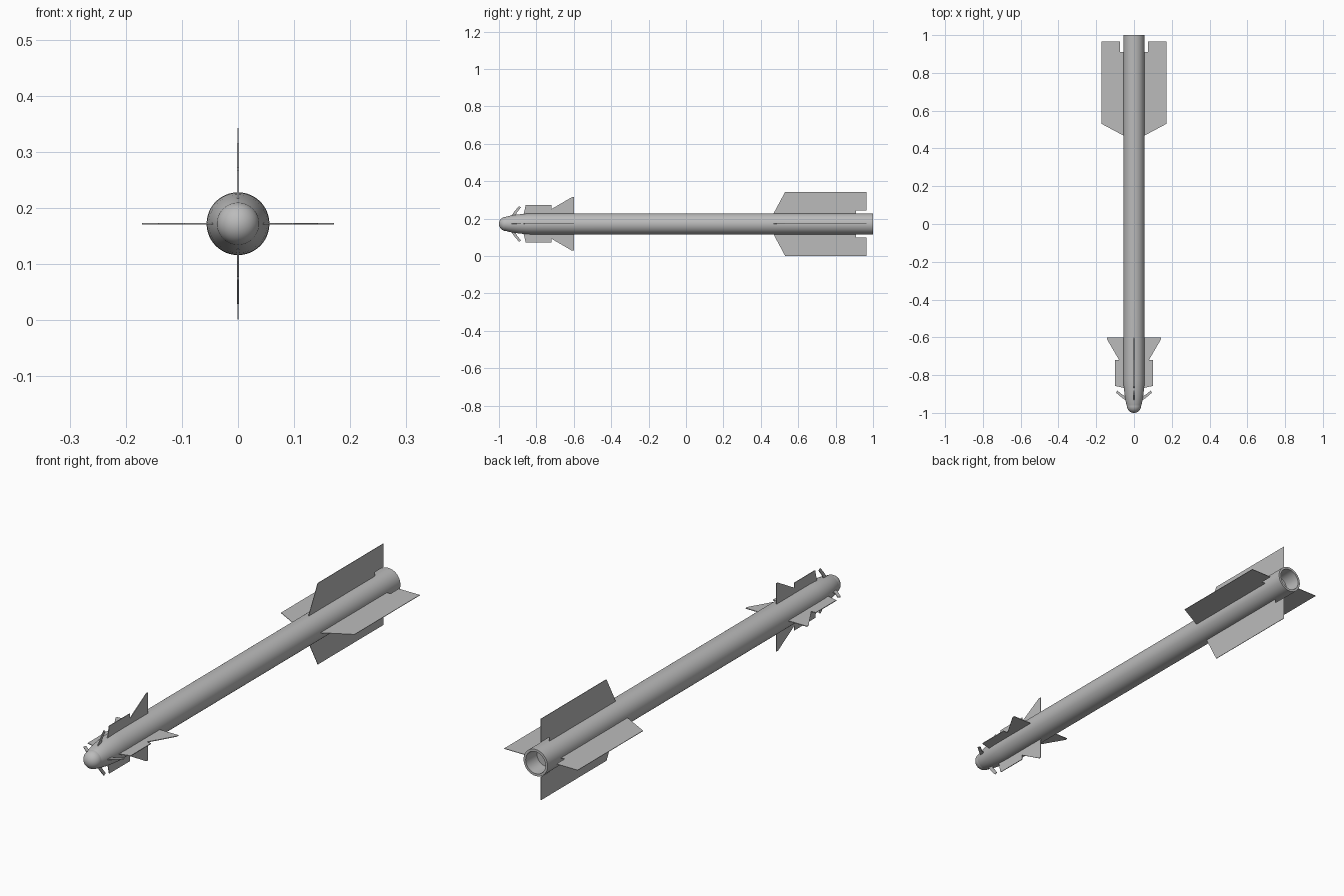
import bpy, bmesh, math
from mathutils import Matrix

if "Cube" in bpy.data.objects:
    bpy.data.objects.remove(bpy.data.objects["Cube"])

CZ, R = 0.172, 0.056
grey = bpy.data.materials.new("plain_grey")
grey.diffuse_color = (0.5, 0.5, 0.5, 1)
grey.use_nodes = True
grey.node_tree.nodes["Principled BSDF"].inputs["Base Color"].default_value = grey.diffuse_color


def finish(name, bm, smooth=False):
    bmesh.ops.recalc_face_normals(bm, faces=bm.faces)
    me = bpy.data.meshes.new(name)
    bm.to_mesh(me)
    bm.free()
    me.materials.append(grey)
    ob = bpy.data.objects.new(name, me)
    ob.location.z = CZ
    bpy.context.collection.objects.link(ob)
    if smooth:
        bpy.ops.object.select_all(action='DESELECT')
        ob.select_set(True)
        bpy.context.view_layer.objects.active = ob
        bpy.ops.object.shade_smooth_by_angle(angle=math.radians(35))
    return ob


def lathe(name, profile, n=48):
    """Spin (radius, y) points about the y axis."""
    bm = bmesh.new()
    vs = [bm.verts.new((r, y, 0)) for r, y in profile]
    es = [bm.edges.new(p) for p in zip(vs, vs[1:])]
    bmesh.ops.spin(bm, geom=vs + es, cent=(0, 0, 0), axis=(0, 1, 0),
                   angle=2 * math.pi, steps=n, use_merge=True)
    bmesh.ops.remove_doubles(bm, verts=bm.verts, dist=1e-5)
    return finish(name, bm, True)


def fins(name, outline, t):
    """Four thin plates from a (y, radial) outline."""
    for i in range(4):
        bm = bmesh.new()
        f = bm.faces.new([bm.verts.new((-t / 2, y, r)) for y, r in outline])
        ext = bmesh.ops.extrude_face_region(bm, geom=[f])
        bmesh.ops.translate(bm, vec=(t, 0, 0),
                            verts=[g for g in ext["geom"] if isinstance(g, bmesh.types.BMVert)])
        bmesh.ops.rotate(bm, verts=bm.verts, cent=(0, 0, 0),
                         matrix=Matrix.Rotation(i * math.pi / 2, 3, 'Y'))
        finish(f"{name}_{i + 1}", bm)


# rounded seeker dome
dome = [(0.038 * math.sin(a), -0.962 - 0.038 * math.cos(a))
        for a in [i * math.pi / 20 for i in range(11)]]
lathe("nose_dome", dome)

# tapered nose, long tube and hollow rear nozzle
lathe("body_tube", [(0.038, -0.962), (0.043, -0.945), (0.048, -0.915), (0.052, -0.885),
                    (0.055, -0.85), (R, -0.82), (R, 1.0), (0.046, 1.0),
                    (0.043, 0.93), (0, 0.93)])

# small swept vanes near the nose
fins("nose_vane", [(-0.935, 0.042), (-0.918, 0.066), (-0.893, 0.095),
                   (-0.882, 0.089), (-0.905, 0.06), (-0.912, 0.042)], 0.003)
# fixed forward fins
fins("forward_fin", [(-0.87, 0.045), (-0.857, 0.1), (-0.72, 0.1), (-0.72, 0.045)], 0.003)
# triangular control fins
fins("control_fin", [(-0.77, 0.05), (-0.61, 0.143), (-0.6, 0.143), (-0.6, 0.05)], 0.003)
# large tail fins with a notched rear root
fins("tail_fin", [(0.465, 0.05), (0.53, 0.171), (0.965, 0.171), (0.965, 0.073),
                  (0.91, 0.073), (0.91, 0.05)], 0.002)
